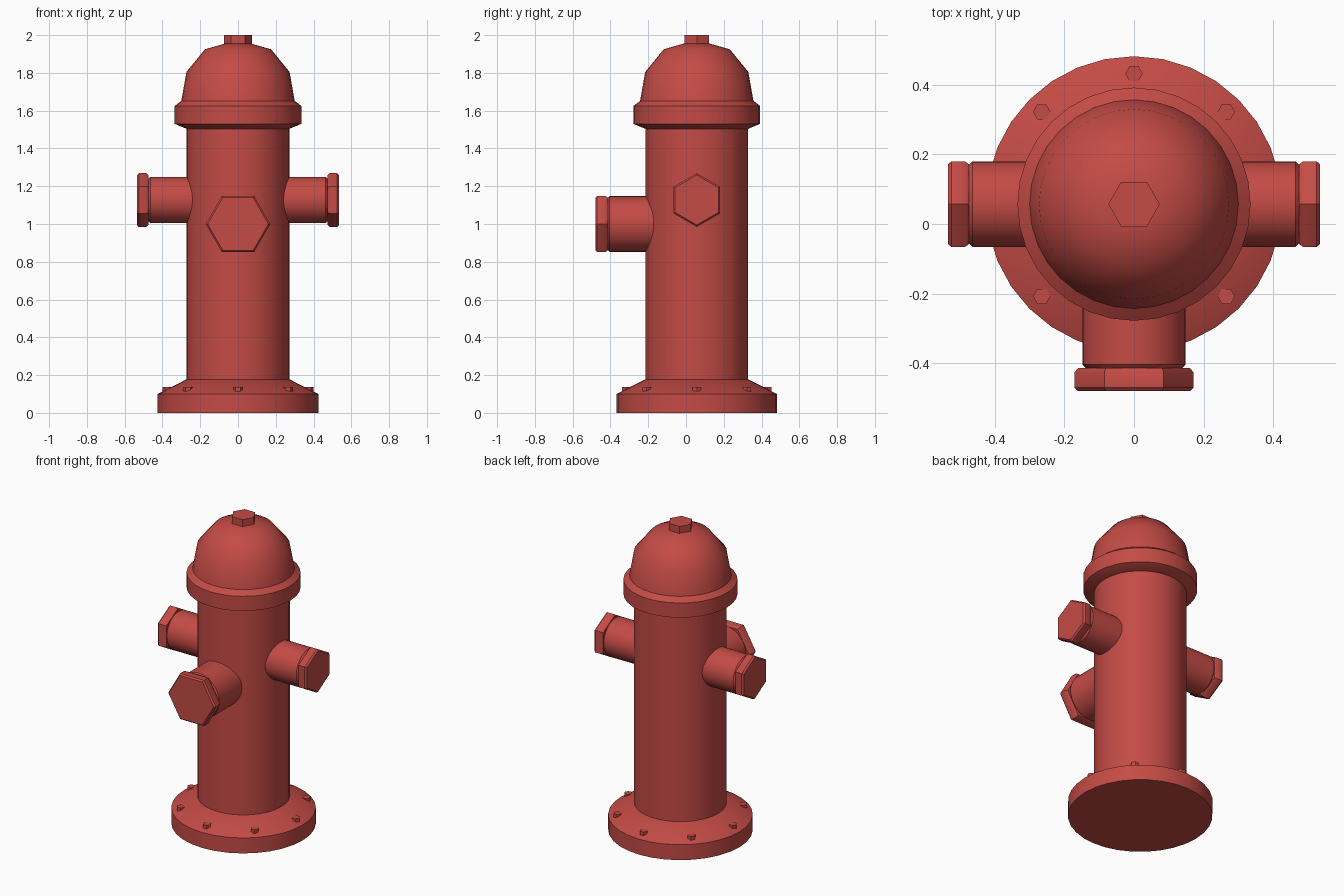
import bpy, bmesh, math
from mathutils import Matrix, Vector

cube = bpy.data.objects.get("Cube")
if cube:
    bpy.data.objects.remove(cube, do_unlink=True)

AXIS_Y = 0.057  # the barrel sits slightly behind centre

red = bpy.data.materials.new("hydrant red")
red.use_nodes = True
colour = (0.55, 0.07, 0.06, 1)
red.diffuse_color = colour
bsdf = next(n for n in red.node_tree.nodes if n.type == "BSDF_PRINCIPLED")
bsdf.inputs["Base Color"].default_value = colour
bsdf.inputs["Roughness"].default_value = 0.6


def lathe(name, profile, sides, location, rotation=None):
    """Turn a (radius, height) profile into a closed solid of revolution."""
    bm = bmesh.new()
    rings = []
    for r, h in profile:
        rings.append([bm.verts.new((r * math.cos(2 * math.pi * i / sides),
                                    r * math.sin(2 * math.pi * i / sides), h))
                      for i in range(sides)])
    for low, high in zip(rings, rings[1:]):
        for i in range(sides):
            j = (i + 1) % sides
            bm.faces.new((low[i], low[j], high[j], high[i]))
    bm.faces.new(rings[0][::-1])
    bm.faces.new(rings[-1])
    bmesh.ops.recalc_face_normals(bm, faces=bm.faces)
    matrix = Matrix.Translation(Vector(location))
    if rotation:
        matrix = matrix @ rotation
    bm.transform(matrix)
    mesh = bpy.data.meshes.new(name)
    bm.to_mesh(mesh)
    bm.free()
    mesh.materials.append(red)
    obj = bpy.data.objects.new(name, mesh)
    bpy.context.collection.objects.link(obj)
    bpy.ops.object.select_all(action="DESELECT")
    obj.select_set(True)
    bpy.context.view_layer.objects.active = obj
    bpy.ops.object.shade_smooth_by_angle(angle=math.radians(40))
    return obj


def outlet(name, z, radius, pipe_end, cap_end, rotation):
    """Round pipe with a chamfered hexagonal cap, pointing along local z."""
    place = (0, AXIS_Y, z)
    lathe(name + "_pipe", [(radius, 0.1), (radius, pipe_end - 0.012),
                           (radius - 0.012, pipe_end)], 32, place, rotation)
    hexagon = radius / math.cos(math.pi / 6)
    c = 0.01
    lathe(name + "_cap", [(hexagon - c, pipe_end - 0.002), (hexagon, pipe_end + c),
                          (hexagon, cap_end - c), (hexagon - c, cap_end)],
          6, place, rotation)


# Base flange, barrel and bonnet
centre = (0, AXIS_Y, 0)
lathe("base_flange", [(0.425, 0), (0.425, 0.1), (0.272, 0.178)], 32, centre)
lathe("barrel", [(0.272, 0.15), (0.272, 1.52)], 32, centre)
lathe("bonnet", [(0.272, 1.504), (0.335, 1.53), (0.335, 1.625), (0.3, 1.652),
                 (0.273, 1.805), (0.175, 1.925), (0.07, 1.955)], 32, centre)
lathe("top_nut", [(0.074, 1.93), (0.074, 2.0)], 6, centre)

# Outlets
outlet("front_outlet", 1.0, 0.148, 0.473, 0.537, Matrix.Rotation(math.pi / 2, 4, "X"))
for side, sign in (("left", 1), ("right", -1)):
    outlet(side + "_outlet", 1.127, 0.123, 0.476, 0.535,
           Matrix.Rotation(sign * math.pi / 2, 4, "Y"))

# Flange bolts
for i in range(8):
    a = i * math.pi / 4
    lathe(f"flange_bolt_{i + 1}", [(0.025, 0.1), (0.025, 0.138)], 6,
          (0.375 * math.cos(a), AXIS_Y + 0.375 * math.sin(a), 0))
